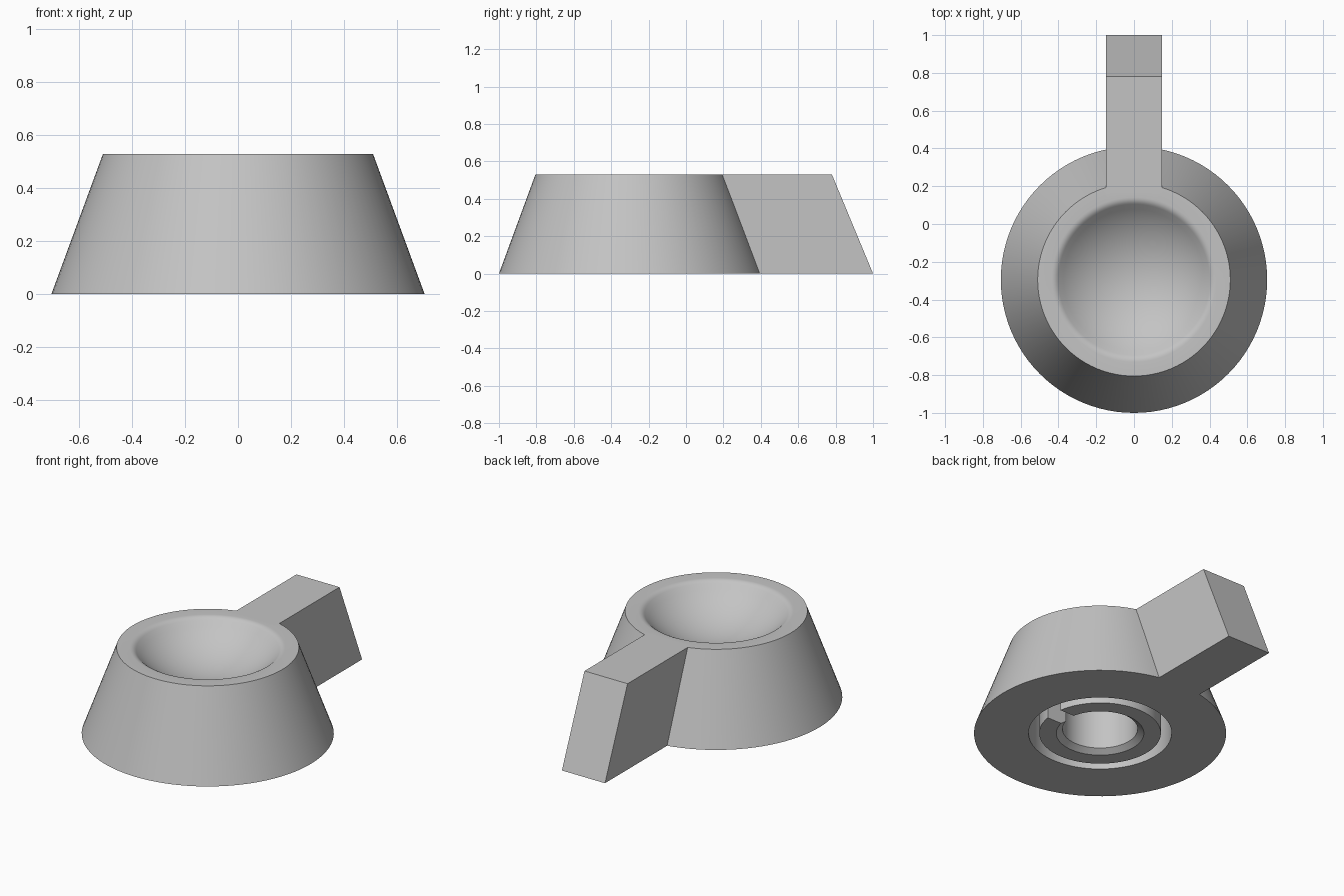
import bpy, bmesh, math
from mathutils import Matrix, Vector

cube = bpy.data.objects.get("Cube")
if cube:
    bpy.data.objects.remove(cube, do_unlink=True)

HEIGHT = 0.53
CENTRE_Y = -0.295

grey = bpy.data.materials.new("plain grey")
grey.use_nodes = True
grey.diffuse_color = (0.55, 0.55, 0.55, 1)
grey.node_tree.nodes["Principled BSDF"].inputs["Base Color"].default_value = (0.55, 0.55, 0.55, 1)


def make_object(name, bm):
    bmesh.ops.recalc_face_normals(bm, faces=bm.faces)
    mesh = bpy.data.meshes.new(name)
    bm.to_mesh(mesh)
    bm.free()
    mesh.materials.append(grey)
    obj = bpy.data.objects.new(name, mesh)
    bpy.context.collection.objects.link(obj)
    return obj


def revolve(name, profile, steps=96):
    bm = bmesh.new()
    verts = [bm.verts.new((r, 0, z)) for r, z in profile]
    edges = [bm.edges.new(pair) for pair in zip(verts, verts[1:])]
    bmesh.ops.spin(bm, geom=verts + edges, axis=(0, 0, 1), cent=(0, 0, 0),
                   angle=math.tau, steps=steps)
    bmesh.ops.remove_doubles(bm, verts=bm.verts, dist=0.0001)
    bmesh.ops.translate(bm, verts=bm.verts, vec=(0, CENTRE_Y, 0))
    return make_object(name, bm)


def combine(target, other, operation):
    mod = target.modifiers.new(operation.title(), 'BOOLEAN')
    mod.operation = operation
    mod.object = other
    mod.solver = 'EXACT'
    bpy.context.view_layer.objects.active = target
    bpy.ops.object.modifier_apply(modifier=mod.name)
    bpy.data.objects.remove(other, do_unlink=True)


# Body: tapered skirt, spherical dish with a rolled rim, ring groove and shaft bore
dish_r, dish_depth = 0.40, 0.17
sphere_r = (dish_r ** 2 + dish_depth ** 2) / (2 * dish_depth)
rim_angle = math.asin(dish_r / sphere_r)
roll = 0.05
drop = roll * (1 - math.cos(rim_angle))
rim_r = dish_r + roll * math.sin(rim_angle)
profile = [(0, 0.28), (0.21, 0.28), (0.21, 0.026), (0.245, 0), (0.34, 0),
           (0.34, 0.25), (0.40, 0.25), (0.40, 0), (0.705, 0), (0.51, HEIGHT)]
for i in range(5):
    a = rim_angle * i / 4
    profile.append((rim_r - roll * math.sin(a), HEIGHT - roll * (1 - math.cos(a))))
for i in range(1, 13):
    a = rim_angle * (1 - i / 12)
    profile.append((sphere_r * math.sin(a),
                    HEIGHT - drop - dish_depth + sphere_r * (1 - math.cos(a))))
knob = revolve("knob_body", profile)

# Pointer: sloped bar running out of the back
bm = bmesh.new()
side = [(0.17, 0), (1.0, 0), (0.78, HEIGHT), (0.17, HEIGHT)]
face = bm.faces.new([bm.verts.new((-0.147, y, z)) for y, z in side])
new = bmesh.ops.extrude_face_region(bm, geom=[face])["geom"]
bmesh.ops.translate(bm, vec=(0.294, 0, 0),
                    verts=[v for v in new if isinstance(v, bmesh.types.BMVert)])
combine(knob, make_object("pointer", bm), 'UNION')

# Slot through the wall of the shaft sleeve
bm = bmesh.new()
bmesh.ops.create_cube(bm, size=1, matrix=Matrix.LocRotScale(
    Vector((0.28, CENTRE_Y, 0.05)), None, Vector((0.19, 0.11, 0.2))))
combine(knob, make_object("slot_cutter", bm), 'DIFFERENCE')

bpy.ops.object.select_all(action='DESELECT')
knob.select_set(True)
bpy.context.view_layer.objects.active = knob
bpy.ops.object.shade_smooth_by_angle(angle=math.radians(25))
